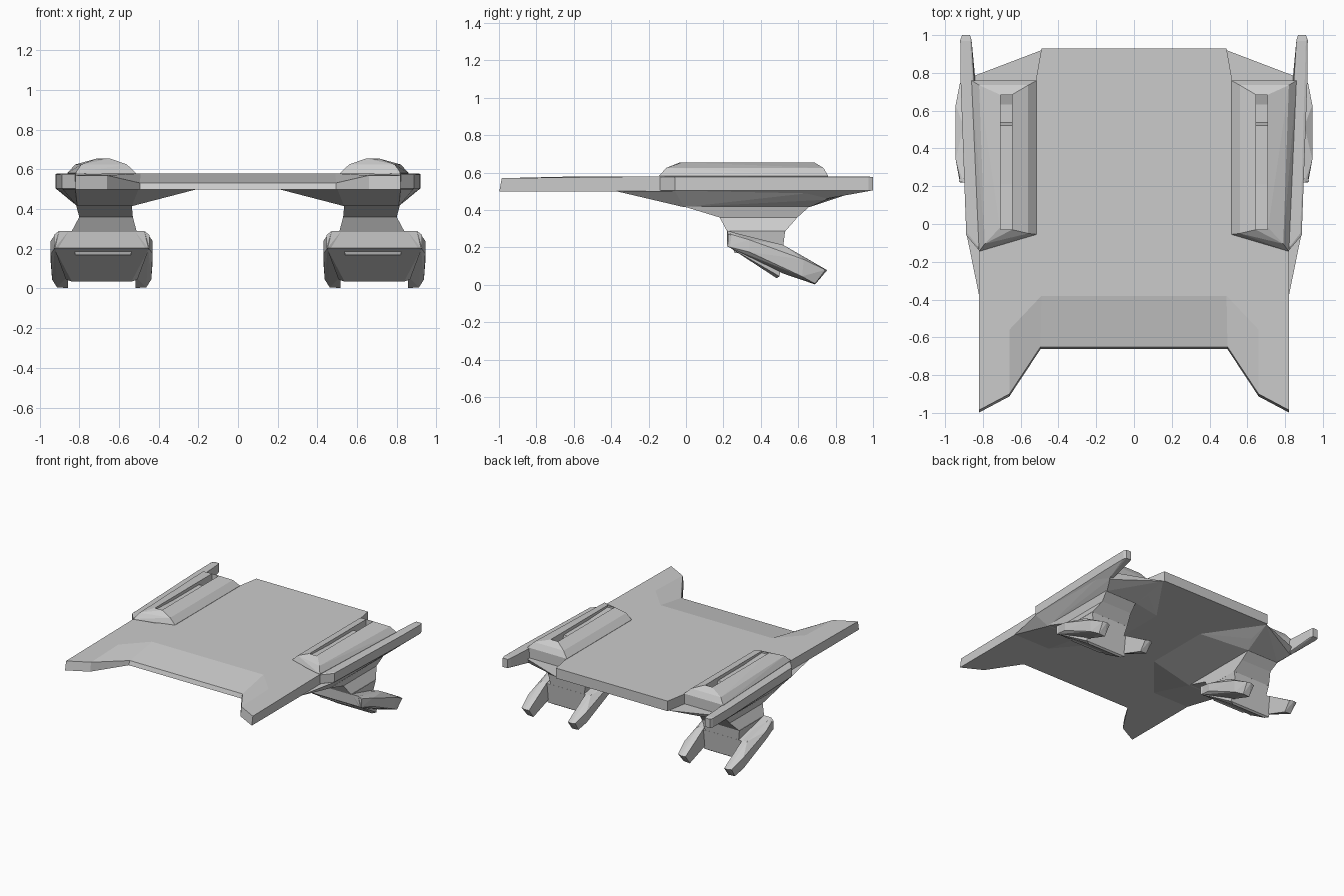
import bpy, bmesh


def make_object(name, bm, mirror=True):
    bmesh.ops.recalc_face_normals(bm, faces=bm.faces)
    mesh = bpy.data.meshes.new(name)
    bm.to_mesh(mesh)
    bm.free()
    ob = bpy.data.objects.new(name, mesh)
    bpy.context.collection.objects.link(ob)
    if mirror:
        ob.modifiers.new("mirror", 'MIRROR')
    return ob


def hull(name, points, mirror=True):
    """Faceted convex solid around the given points."""
    bm = bmesh.new()
    for p in points:
        bm.verts.new(p)
    res = bmesh.ops.convex_hull(bm, input=bm.verts)
    loose = [v for v in bm.verts if not v.link_faces]
    bmesh.ops.delete(bm, geom=loose, context='VERTS')
    bmesh.ops.dissolve_limit(bm, angle_limit=0.02, verts=bm.verts, edges=bm.edges)
    return make_object(name, bm, mirror)


def rect(x0, x1, y0, y1, z):
    return [(x, y, z) for x in (x0, x1) for y in (y0, y1)]


# Deck: half outline, flat top, front ramp, flat bottom
outline = [(0, .93, .58), (.49, .93, .58), (.52, .76, .58), (.84, .76, .58),
           (.82, -.14, .58), (.82, -.985, .57), (.66, -.90, .57),
           (.495, -.65, .532), (0, -.65, .532)]
ramp = [(0, -.38, .58), (.49, -.38, .58), (.66, -.56, .58)]
bm = bmesh.new()
top = [bm.verts.new(p) for p in outline]
low = [bm.verts.new((x, y - (.013 if y < -.6 else 0), .5)) for x, y, z in outline]
r = [bm.verts.new(p) for p in ramp]
bm.faces.new(top[:7] + [r[2], r[1], r[0]])
bm.faces.new([r[0], r[1], top[7], top[8]])
bm.faces.new([r[1], r[2], top[6], top[7]])
bm.faces.new(low)
for i in range(8):
    bm.faces.new([top[i], top[i + 1], low[i + 1], low[i]])
deck = make_object("deck", bm)

# Underside swelling beneath each pod
hull("pod_belly", [
    (.2, -.02, .502), (.2, .5, .502), (.49, .92, .502), (.5, -.38, .502),
    (.82, -.38, .502), (.885, -.06, .502), (.91, .76, .502), (.52, .76, .502),
    (.49, -.15, .455), (.82, -.15, .455), (.49, .75, .455), (.86, .75, .455)]
    + rect(.535, .81, -.01, .66, .415))

# Side rail with chamfered tip and wedge underside
hull("side_rail", [(x, y, z) for z in (.505, .575) for x, y in
     ((.868, 1.0), (.91, 1.0), (.92, .975), (.86, .975), (.918, .76),
      (.888, -.06), (.82, -.14), (.80, 0))]
     + [(.87, .76, .58), (.91, .97, .58), (.825, -.12, .58), (.88, -.05, .58), (.868, .97, .58),
        (.865, .75, .46), (.83, .66, .45), (.83, 0, .46)])

# Upper pod cover with stepped slopes
pod = hull("pod_cover", [
    (.52, .76, .5), (.86, .76, .5), (.82, -.14, .5), (.52, -.055, .5),
    (.515, .76, .582), (.86, .76, .582), (.82, -.145, .582), (.515, -.055, .582),
    (.56, .735, .625), (.82, .735, .625), (.79, -.105, .625), (.56, -.05, .625),
    (.645, .685, .655), (.71, .685, .655), (.71, -.02, .655), (.645, -.03, .655)],
    mirror=False)


# Slot in the cover: shallow channel and a deeper rear recess
def cut(name, side_profile):
    c = hull(name, [(x, y, z) for x in (.647, .708) for y, z in side_profile], False)
    c.hide_render = True
    c.hide_viewport = True
    c.display_type = 'WIRE'
    m = pod.modifiers.new(name, 'BOOLEAN')
    m.operation = 'DIFFERENCE'
    m.solver = 'EXACT'
    m.object = c


cut("slot_cutter", [(-.028, .7), (-.028, .64), (.21, .63), (.683, .63), (.683, .7)])
cut("recess_cutter", [(.50, .7), (.545, .56), (.58, .56), (.683, .60), (.683, .7)])
pod.modifiers.new("mirror", 'MIRROR')

# Leg pylon in tapering then flaring sections
hull("leg_upper", rect(.535, .815, -.01, .66, .418) + rect(.53, .80, .18, .595, .36))
hull("leg_middle", rect(.53, .80, .18, .595, .36) + rect(.53, .805, .195, .54, .335)
     + rect(.51, .84, .22, .53, .285))
hull("leg_lower", rect(.51, .84, .22, .53, .287) + rect(.54, .82, .26, .515, .17))

# Foot: sloping centre block and two prongs
C = .687


def sym(points):
    return [(C + s * w, y, z) for w, y, z in points for s in (-1, 1)]


hull("foot_block", sym([(.215, .22, .29), (.24, .225, .27), (.24, .225, .205),
                        (.19, .27, .19), (.15, .485, .035), (.18, .50, .045),
                        (.18, .52, .205)]))
prong = [(.235, .24, .27), (.215, .22, .288), (.235, .22, .205), (.257, .34, .24),
         (.257, .34, .175), (.257, .63, .135), (.25, .62, .045), (.235, .745, .08),
         (.225, .69, .006), (.215, .52, .213), (.205, .755, .078),
         (.17, .22, .285), (.17, .24, .20), (.17, .52, .21), (.17, .52, .06),
         (.17, .745, .075), (.17, .69, .002)]
for name, s in (("foot_prong_inner", -1), ("foot_prong_outer", 1)):
    hull(name, [(C + s * w, y, z) for w, y, z in prong])
